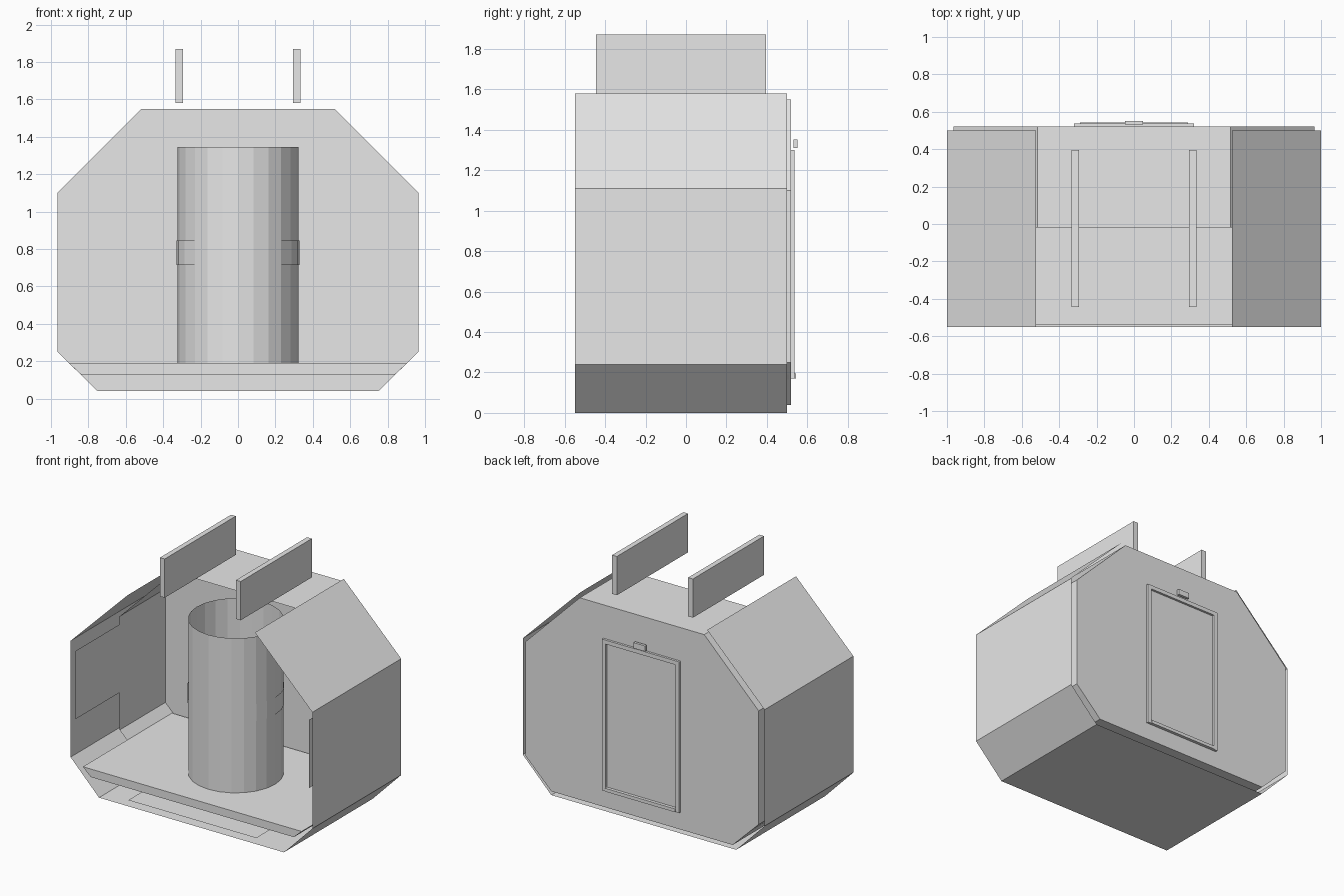
import bpy
import bmesh
import math

cube = bpy.data.objects.get("Cube")
if cube:
    bpy.data.objects.remove(cube, do_unlink=True)

grey = bpy.data.materials.new("light_grey")
grey.use_nodes = True
colour = (0.8, 0.8, 0.8, 1)
grey.diffuse_color = colour
grey.node_tree.nodes["Principled BSDF"].inputs["Base Color"].default_value = colour


def finish(name, bm):
    mesh = bpy.data.meshes.new(name)
    bm.to_mesh(mesh)
    bm.free()
    mesh.materials.append(grey)
    obj = bpy.data.objects.new(name, mesh)
    bpy.context.collection.objects.link(obj)
    return obj


def extrude(name, profile, y0, y1, closed=False, caps=False):
    """Sweep an (x, z) profile along y as a thin sheet, or a solid with caps."""
    bm = bmesh.new()
    front = [bm.verts.new((x, y0, z)) for x, z in profile]
    back = [bm.verts.new((x, y1, z)) for x, z in profile]
    n = len(profile)
    for i in range(n if closed else n - 1):
        j = (i + 1) % n
        bm.faces.new((front[i], front[j], back[j], back[i]))
    if caps:
        bm.faces.new(front)
        bm.faces.new(back[::-1])
        bmesh.ops.recalc_face_normals(bm, faces=bm.faces)
    return finish(name, bm)


def box(name, x, y, z):
    """Box from (min, max) pairs."""
    corners = [(x[0], z[0]), (x[1], z[0]), (x[1], z[1]), (x[0], z[1])]
    return extrude(name, corners, y[0], y[1], closed=True, caps=True)


def mirrored(right_half):
    """Complete an (x, z) profile across x = 0."""
    return right_half + [(-x, z) for x, z in reversed(right_half)]


def arc_sheet(name, radius, z0, z1, start, end, steps, centre_y):
    """Vertical curved sheet between two angles in degrees."""
    bm = bmesh.new()
    columns = []
    for i in range(steps + 1):
        a = math.radians(start + (end - start) * i / steps)
        x, y = radius * math.cos(a), centre_y + radius * math.sin(a)
        columns.append([bm.verts.new((x, y, z)) for z in (z0, z1)])
    for a, b in zip(columns, columns[1:]):
        bm.faces.new((a[0], b[0], b[1], a[1]))
    bmesh.ops.remove_doubles(bm, verts=bm.verts, dist=0.0001)
    return finish(name, bm)


# Outer shell, open at the top, front and back
outer = mirrored([(0.525, 1.58), (1, 1.11), (1, 0.24), (0.765, 0)])
extrude("outer_shell", outer, -0.55, 0.5)

# Inner shell covering the rear half
inner_half = [(0.515, 1.55), (0.965, 1.1), (0.965, 0.25), (0.75, 0.04)]
extrude("inner_shell", mirrored(inner_half), -0.02, 0.52, closed=True)

# Inner lining panels reaching to the front
for side, s in (("left", 1), ("right", -1)):
    extrude(side + "_lining_panel", [(s * 0.965, 0.53), (s * 0.965, 1.04)], -0.54, -0.02)
extrude("bottom_lining_panel", [(-0.53, 0.04), (0.53, 0.04)], -0.54, -0.02)

# Back wall with a notch below the door
bm = bmesh.new()
wall = mirrored(inner_half + [(0.29, 0.04), (0.29, 0.17)])
bm.faces.new([bm.verts.new((x, 0.52, z)) for x, z in wall])
bmesh.ops.triangulate(bm, faces=bm.faces)
finish("back_wall", bm)

# Floor slab with slanted sides
floor = [(-0.84, 0.13), (0.84, 0.13), (0.905, 0.19), (-0.905, 0.19)]
extrude("floor_slab", floor, -0.54, 0.51, closed=True, caps=True)

# Door frame, sill and lamp
for side, s in (("left", 1), ("right", -1)):
    xs = sorted((s * 0.29, s * 0.32))
    box(side + "_door_post", xs, (0.52, 0.537), (0.17, 1.3))
box("door_lintel", (-0.29, 0.29), (0.52, 0.537), (1.27, 1.3))
box("door_sill", (-0.29, 0.29), (0.52, 0.543), (0.17, 0.195))
box("door_lamp", (-0.047, 0.047), (0.532, 0.552), (1.31, 1.352))

# Open central tube with a clamp on each side
arc_sheet("central_tube", 0.324, 0.19, 1.345, 0, 360, 24, -0.025)
for side, a in (("left", 0), ("right", 180)):
    arc_sheet(side + "_tube_clamp", 0.329, 0.715, 0.845, a - 45, a + 45, 6, -0.025)

# Roof fins
for side, s in (("left", 1), ("right", -1)):
    xs = sorted((s * 0.295, s * 0.334))
    box(side + "_roof_fin", xs, (-0.445, 0.395), (1.58, 1.87))
